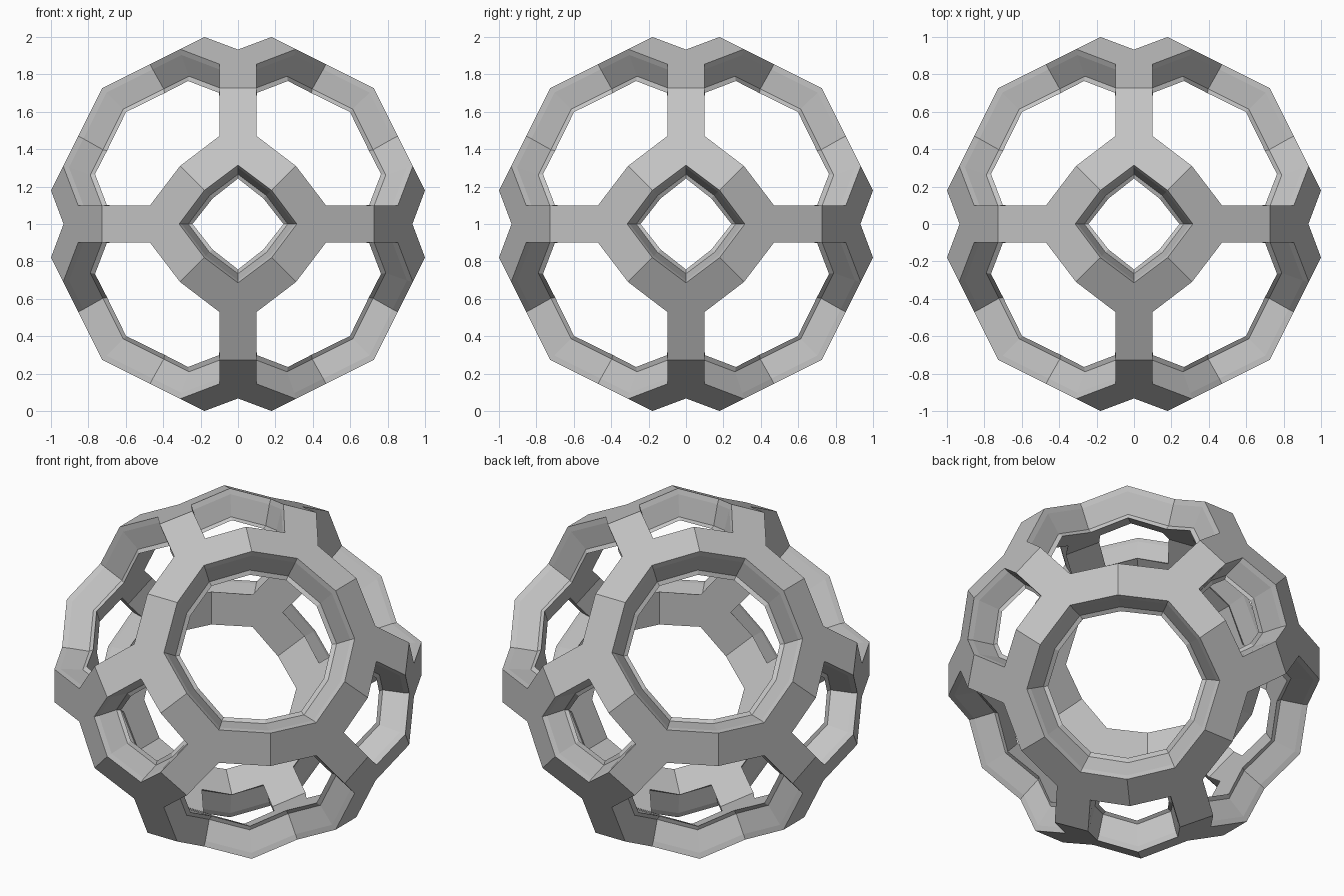
import bpy
import bmesh
from math import pi
from mathutils import Matrix, Vector

cube = bpy.data.objects.get("Cube")
if cube:
    bpy.data.objects.remove(cube, do_unlink=True)

# One grey material
grey = bpy.data.materials.new("plain grey")
grey.use_nodes = True
colour = (0.55, 0.55, 0.55, 1)
grey.diffuse_color = colour
grey.node_tree.nodes["Principled BSDF"].inputs["Base Color"].default_value = colour

APEX = 1.09  # height of the four-sided pyramid on each cube side


def on_plane(x, y):
    """Point on the sloping plate of a pyramid-capped cube."""
    return Vector((x, y, APEX - y / 2))


# Outline of one plate: right half, then its mirror image, then the middle notch
half = [on_plane(0.18, 0.18), on_plane(0.31, 0.31), on_plane(0.1, 0.47),
        on_plane(0.1, APEX * 2 / 3)]
mirrored = [Vector((-p.x, p.y, p.z)) for p in reversed(half)]
outline = half + mirrored + [on_plane(0, 0.315)]

# Hole axis that each outline point belongs to
up = Vector((0, 0, 1))
right_corner = Vector((1, 1, 1)).normalized()
left_corner = Vector((-1, 1, 1)).normalized()
axes = [up] + [right_corner] * 3 + [left_corner] * 3 + [up, up]

# Rim profile: (scale towards the centre, shift into the hole)
rim = [(1, 0), (0.97, 0.004), (0.845, 0), (0.835, 0.02)]


def ring_points(scale, shift):
    points = []
    for p, axis in zip(outline, axes):
        q = p * scale
        points.append(q + (axis * q.dot(axis) - q).normalized() * shift)
    return points


# The six cube sides, each with four plates
sides = [Matrix.Rotation(i * pi / 2, 4, 'X') for i in range(4)]
sides += [Matrix.Rotation(s * pi / 2, 4, 'Y') for s in (-1, 1)]

bm = bmesh.new()
for side in sides:
    for turn in range(4):
        rot = side @ Matrix.Rotation(turn * pi / 2, 4, 'Z')
        loops = [[bm.verts.new(rot @ p) for p in ring_points(*r)] for r in rim]
        bm.faces.new(loops[0])             # outer plate
        bm.faces.new(reversed(loops[-1]))  # inner plate
        # Walls only along edges that border a hole
        for i, axis in enumerate(axes):
            j = (i + 1) % len(axes)
            if axis != axes[j]:
                continue
            for a, b in zip(loops, loops[1:]):
                bm.faces.new((a[j], a[i], b[i], b[j]))

bmesh.ops.remove_doubles(bm, verts=bm.verts, dist=0.0005)
bmesh.ops.recalc_face_normals(bm, faces=bm.faces)

mesh = bpy.data.meshes.new("pierced_shell")
bm.to_mesh(mesh)
bm.free()
mesh.materials.append(grey)
shell = bpy.data.objects.new("pierced_shell", mesh)
shell.location.z = 1
bpy.context.collection.objects.link(shell)
